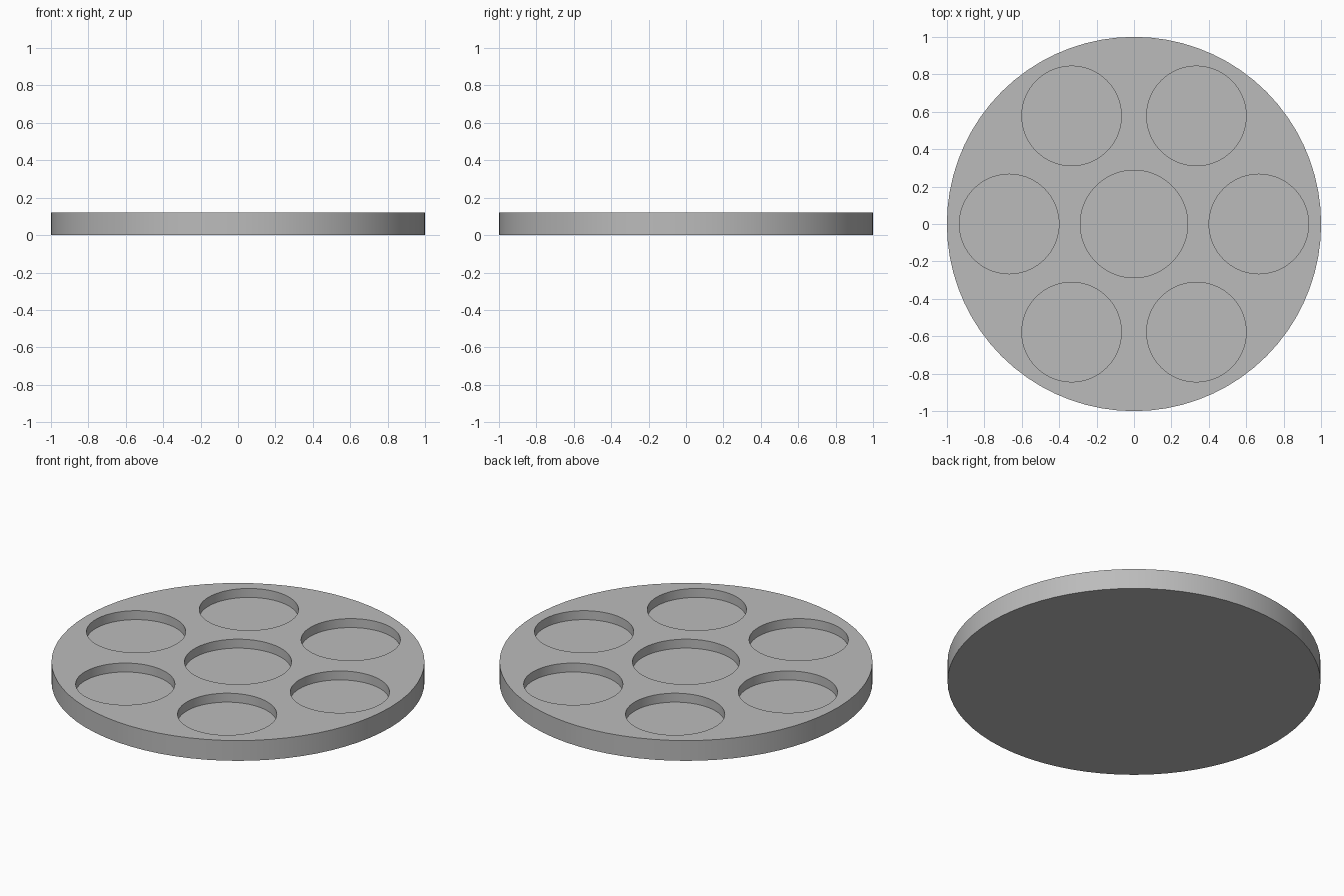
import bpy
from math import cos, sin, pi, radians

default = bpy.data.objects.get("Cube")
if default:
    bpy.data.objects.remove(default, do_unlink=True)

HEIGHT = 0.12
FLOOR = 0.067
SEGMENTS = 72

# Plain grey material
grey = bpy.data.materials.new("plain grey")
grey.use_nodes = True
colour = (0.5, 0.5, 0.5, 1)
grey.diffuse_color = colour
grey.node_tree.nodes["Principled BSDF"].inputs["Base Color"].default_value = colour


def cylinder(name, radius, bottom, top, x=0, y=0):
    bpy.ops.mesh.primitive_cylinder_add(
        vertices=SEGMENTS, radius=radius, depth=top - bottom,
        location=(x, y, (bottom + top) / 2))
    obj = bpy.context.object
    obj.name = name
    obj.data.materials.append(grey)
    return obj


# Round tray body
tray = cylinder("round_tray", 1, 0, HEIGHT)

# One central pocket and a ring of six
pockets = [(0, 0, 0.287)]
for i in range(6):
    angle = i * pi / 3
    pockets.append((0.667 * cos(angle), 0.667 * sin(angle), 0.266))

# Cut the pockets into the top
for x, y, radius in pockets:
    cutter = cylinder("pocket_cutter", radius, FLOOR, HEIGHT + 0.1, x, y)
    bpy.context.view_layer.objects.active = tray
    cut = tray.modifiers.new("pocket", "BOOLEAN")
    cut.operation = "DIFFERENCE"
    cut.solver = "EXACT"
    cut.object = cutter
    bpy.ops.object.modifier_apply(modifier=cut.name)
    bpy.data.objects.remove(cutter, do_unlink=True)

# Smooth round walls with crisp rims
bpy.ops.object.select_all(action="DESELECT")
tray.select_set(True)
bpy.context.view_layer.objects.active = tray
bpy.ops.object.shade_smooth_by_angle(angle=radians(30))
